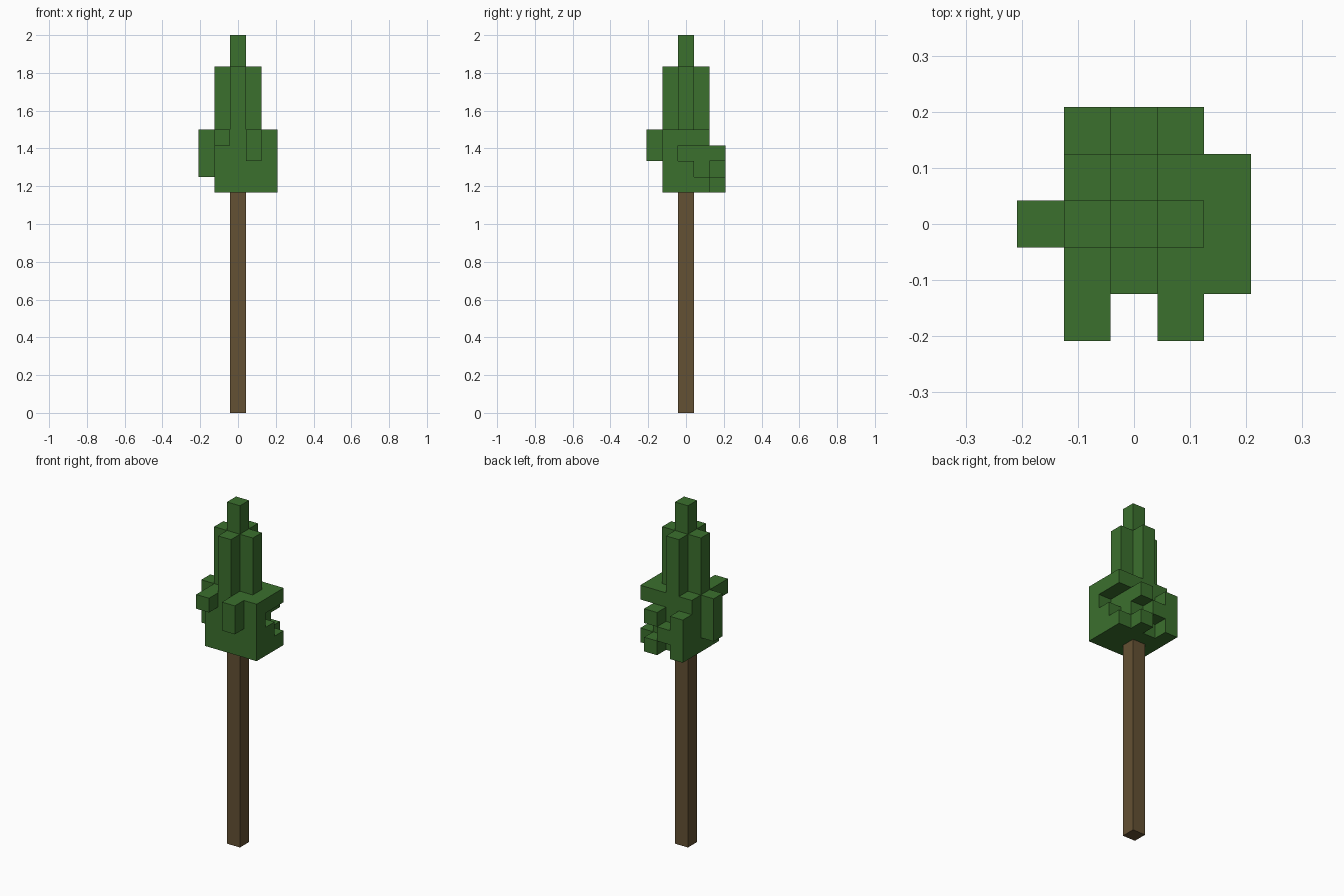
import bpy
import bmesh
import math
from itertools import product
from mathutils import Vector

cube = bpy.data.objects.get("Cube")
if cube:
    bpy.data.objects.remove(cube, do_unlink=True)

U = 2 / 24  # block size


def material(name, rgb):
    mat = bpy.data.materials.new(name)
    mat.use_nodes = True
    mat.diffuse_color = (*rgb, 1)
    mat.node_tree.nodes["Principled BSDF"].inputs["Base Color"].default_value = (*rgb, 1)
    return mat


def block(xs, ys, zs):
    """Set of grid cells; each argument is an inclusive (low, high) pair."""
    return set(product(*(range(lo, hi + 1) for lo, hi in (xs, ys, zs))))


def build(name, cells, mat):
    """Outer skin of a set of cells, with coplanar faces joined."""
    bm = bmesh.new()
    for cell in cells:
        centre = Vector(cell) + Vector((0, 0, 0.5))
        for axis, sign in product(range(3), (-1, 1)):
            n = Vector((0, 0, 0))
            n[axis] = sign
            if tuple(int(v) for v in Vector(cell) + n) in cells:
                continue
            a = Vector((0, 0, 0))
            a[(axis + 1) % 3] = 0.5
            b = n.cross(a)
            mid = centre + n / 2
            bm.faces.new([bm.verts.new((mid + c) * U)
                          for c in (-a - b, a - b, a + b, b - a)])
    bmesh.ops.remove_doubles(bm, verts=bm.verts, dist=U / 100)
    bmesh.ops.dissolve_limit(bm, angle_limit=math.radians(1),
                             verts=bm.verts, edges=bm.edges)
    mesh = bpy.data.meshes.new(name)
    bm.to_mesh(mesh)
    bm.free()
    mesh.materials.append(mat)
    bpy.context.collection.objects.link(bpy.data.objects.new(name, mesh))


bark = material("bark brown", (0.127, 0.082, 0.033))
leaf = material("leaf green", (0.044, 0.162, 0.027))

# Trunk
build("trunk", block((0, 0), (0, 0), (0, 13)), bark)

# Main leaf mass, with a notch under its left rear overhang
leaves = block((-1, 2), (-1, 1), (14, 17))
leaves -= block((2, 2), (0, 1), (16, 16)) | block((2, 2), (1, 1), (15, 15))

# Cross-shaped spire and its tip
leaves |= block((-1, 1), (0, 0), (18, 21)) | block((0, 0), (-1, 1), (18, 21))
leaves |= block((0, 0), (0, 0), (22, 23))

# Right-hand tuft and front tufts
leaves |= block((-2, -2), (0, 0), (15, 17))
leaves |= block((-1, -1), (-2, -2), (17, 17))
leaves |= block((1, 1), (-2, -2), (16, 17))

# Rear tufts
leaves |= block((-1, -1), (2, 2), (14, 16))
leaves |= block((0, 0), (2, 2), (15, 15))
leaves |= block((1, 1), (2, 2), (14, 14)) | block((1, 1), (2, 2), (16, 16))

build("foliage", leaves, leaf)
